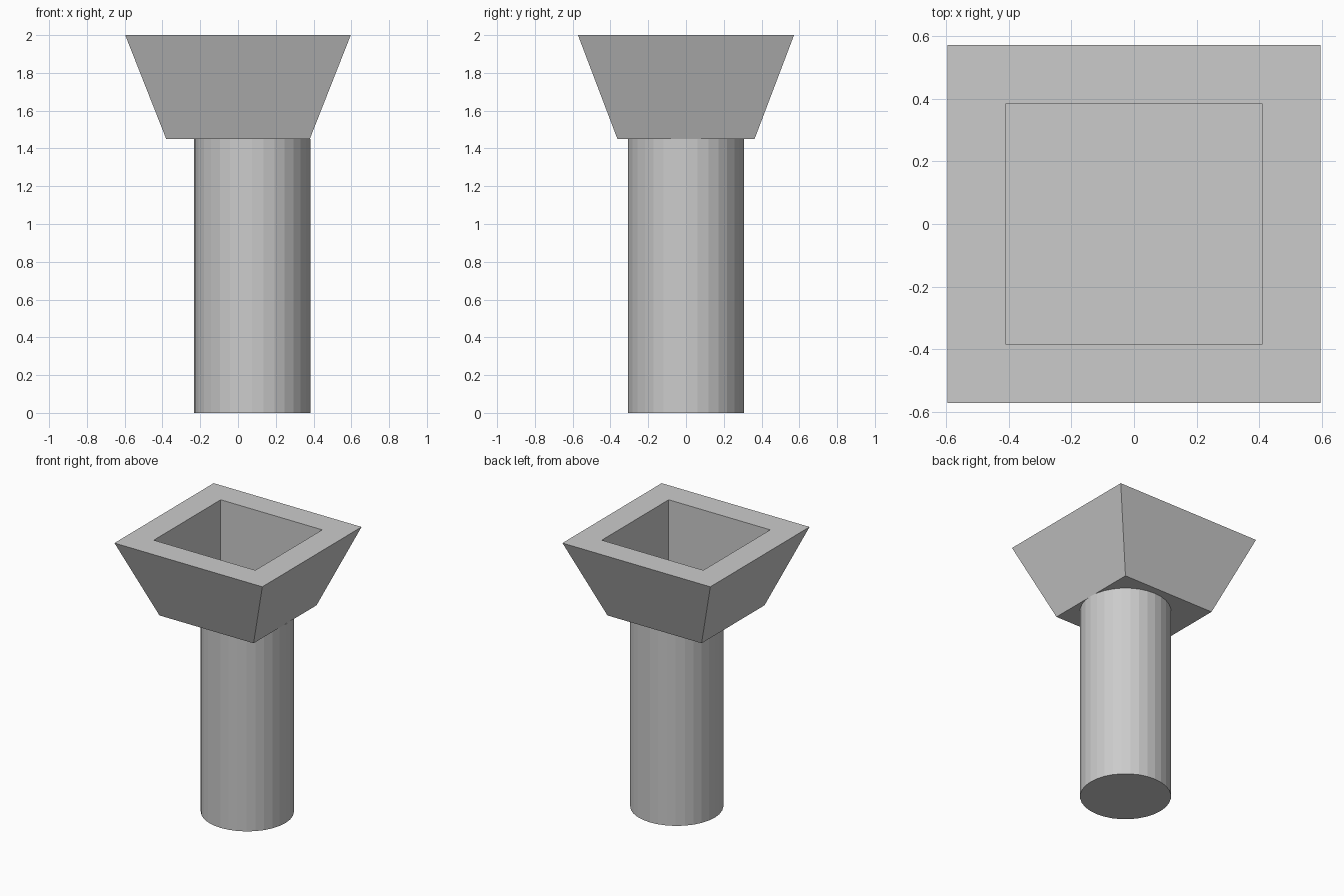
import bpy, bmesh

if "Cube" in bpy.data.objects:
    bpy.data.objects.remove(bpy.data.objects["Cube"])


def make_object(name, bm):
    bmesh.ops.recalc_face_normals(bm, faces=bm.faces)
    mesh = bpy.data.meshes.new(name)
    bm.to_mesh(mesh)
    bm.free()
    obj = bpy.data.objects.new(name, mesh)
    bpy.context.collection.objects.link(obj)
    return obj


def ring(bm, hx, hy, z):
    corners = ((-1, -1), (1, -1), (1, 1), (-1, 1))
    return [bm.verts.new((sx * hx, sy * hy, z)) for sx, sy in corners]


# Round column, set slightly to one side
bpy.ops.mesh.primitive_cylinder_add(vertices=32, radius=0.308, depth=1.45,
                                    location=(0.075, 0, 0.725))
bpy.context.object.name = "column"

# Flared square basin: outer base, outer rim, inner rim, recess floor
bm = bmesh.new()
levels = [(0.38, 0.363, 1.45), (0.597, 0.572, 2.0),
          (0.41, 0.386, 2.0), (0.41, 0.386, 1.54)]
rings = [ring(bm, *level) for level in levels]
for a, b in zip(rings, rings[1:]):
    for i in range(4):
        j = (i + 1) % 4
        bm.faces.new((a[i], a[j], b[j], b[i]))
bm.faces.new(rings[0][::-1])
bm.faces.new(rings[-1])
make_object("flared_basin", bm)
